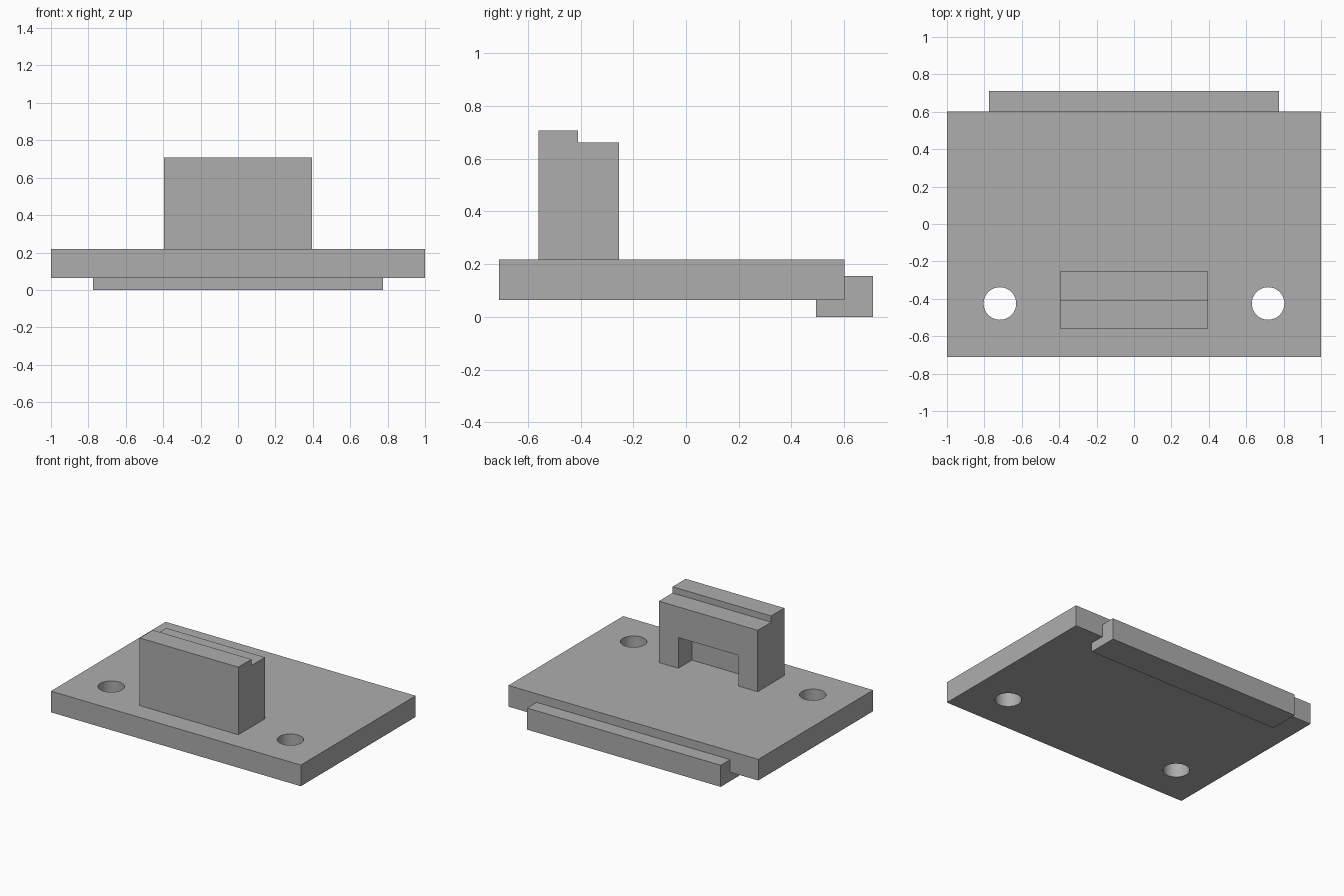
import bpy, bmesh
from mathutils import Matrix, Vector

if "Cube" in bpy.data.objects:
    bpy.data.objects.remove(bpy.data.objects["Cube"])

grey = bpy.data.materials.new("grey")
grey.diffuse_color = (0.42, 0.42, 0.42, 1)
grey.use_nodes = True
grey.node_tree.nodes["Principled BSDF"].inputs["Base Color"].default_value = grey.diffuse_color


def make_object(name, bm):
    bmesh.ops.recalc_face_normals(bm, faces=bm.faces[:])
    mesh = bpy.data.meshes.new(name)
    bm.to_mesh(mesh)
    bm.free()
    obj = bpy.data.objects.new(name, mesh)
    bpy.context.collection.objects.link(obj)
    mesh.materials.append(grey)
    return obj


def extrude_profile(name, profile, half_width):
    """Extrude a (y, z) outline along x, centred on x = 0."""
    bm = bmesh.new()
    face = bm.faces.new([bm.verts.new((-half_width, y, z)) for y, z in profile])
    ext = bmesh.ops.extrude_face_region(bm, geom=[face])
    verts = [v for v in ext["geom"] if isinstance(v, bmesh.types.BMVert)]
    bmesh.ops.translate(bm, verts=verts, vec=Vector((2 * half_width, 0, 0)))
    return make_object(name, bm)


def cut(target, cutter):
    mod = target.modifiers.new("cut", "BOOLEAN")
    mod.operation = "DIFFERENCE"
    mod.solver = "EXACT"
    mod.object = cutter
    cutter.hide_render = True
    bpy.context.view_layer.objects.active = target
    bpy.ops.object.modifier_apply(modifier=mod.name)
    bpy.data.objects.remove(cutter)


Z0, Z1 = 0.065, 0.218        # underside and top of the plate
FRONT, BACK = -0.71, 0.602   # plate depth

# Base plate with two round holes
plate = extrude_profile("base_plate",
                        [(FRONT, Z0), (BACK, Z0), (BACK, Z1), (FRONT, Z1)], 1.0)
for side in (-1, 1):
    bm = bmesh.new()
    bmesh.ops.create_cone(bm, cap_ends=True, segments=64, radius1=0.087, radius2=0.087,
                          depth=0.6, matrix=Matrix.Translation((side * 0.717, -0.425, 0.14)))
    cut(plate, make_object("hole_cutter", bm))

# L-shaped lip hooked under the back edge
extrude_profile("back_lip", [(0.493, 0), (0.71, 0), (0.71, 0.156),
                             (BACK, 0.156), (BACK, Z0), (0.493, Z0)], 0.775)

# Upright block with a stepped top and a pocket in its rear face
block = extrude_profile("stepped_block",
                        [(-0.56, Z1), (-0.255, Z1), (-0.255, 0.662),
                         (-0.41, 0.662), (-0.41, 0.707), (-0.56, 0.707)], 0.395)
pocket = extrude_profile("pocket_cutter",
                         [(-0.41, 0.1), (-0.1, 0.1), (-0.1, 0.44), (-0.41, 0.44)], 0.24)
cut(block, pocket)

# Smooth hole walls, sharp edges elsewhere
bpy.ops.object.select_all(action="DESELECT")
plate.select_set(True)
bpy.context.view_layer.objects.active = plate
bpy.ops.object.shade_smooth_by_angle()
